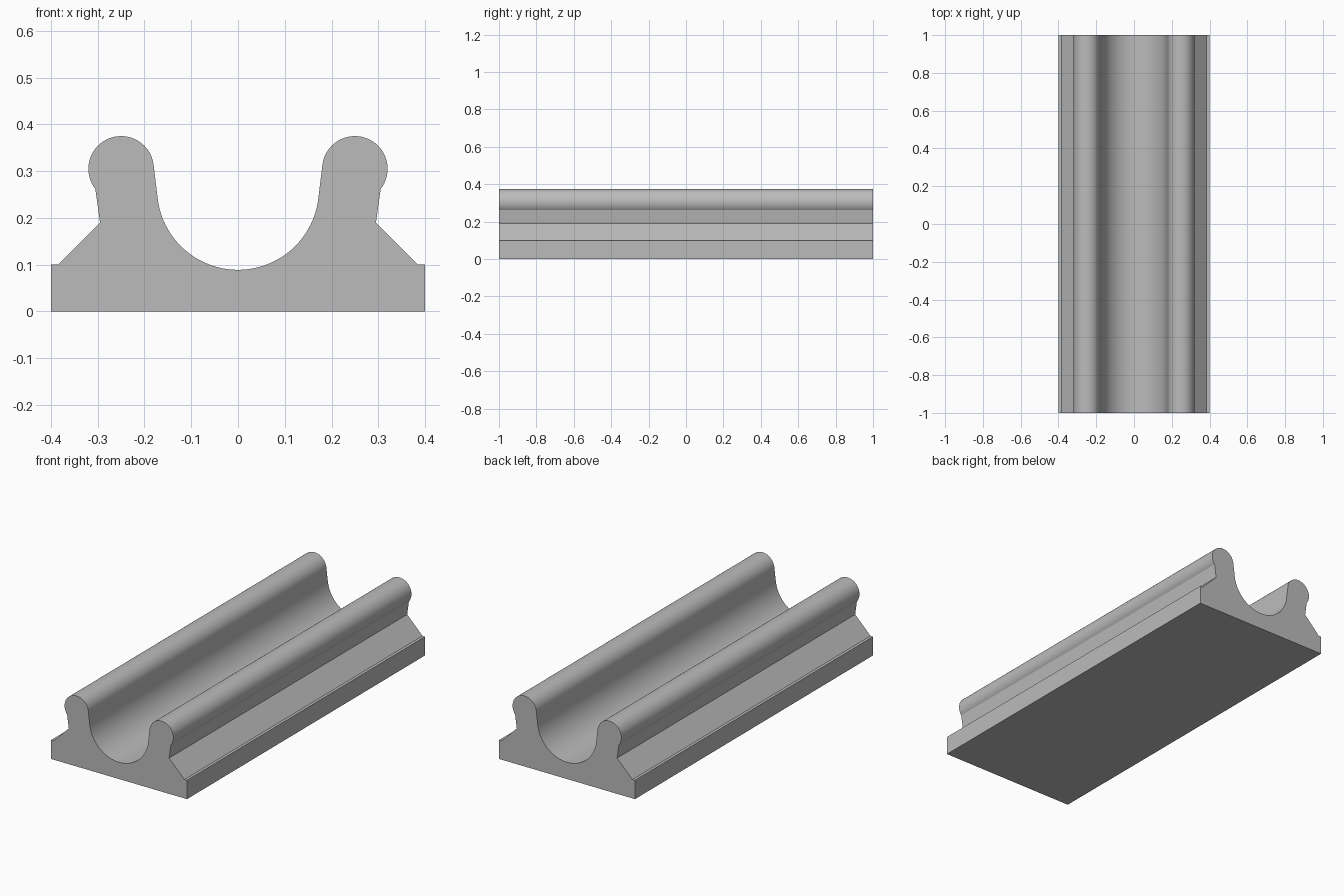
import bpy
import bmesh
from math import cos, sin, radians

cube = bpy.data.objects.get("Cube")
if cube:
    bpy.data.objects.remove(cube, do_unlink=True)

LENGTH = 2.0


def arc(cx, cz, r, start, end, steps):
    """Points along an arc in the xz plane, angles in degrees."""
    angles = [radians(start + (end - start) * i / steps) for i in range(steps + 1)]
    return [(cx + r * cos(a), cz + r * sin(a)) for a in angles]


# Right half of the section: groove, rounded lip, undercut neck, sloped foot
half = arc(0, 0.262, 0.173, -90, -8, 28)
half += arc(0.25, 0.305, 0.07, 172, -38, 40)
half += [(0.295, 0.19), (0.385, 0.1), (0.4, 0.1), (0.4, 0)]

# Mirror into a closed outline, sharing the groove's lowest point
outline = half + [(-x, z) for x, z in reversed(half[1:])]

# Extrude the section along the length
bm = bmesh.new()
section = bm.faces.new([bm.verts.new((x, -LENGTH / 2, z)) for x, z in outline])
result = bmesh.ops.extrude_face_region(bm, geom=[section], use_keep_orig=True)
moved = [g for g in result["geom"] if isinstance(g, bmesh.types.BMVert)]
bmesh.ops.translate(bm, verts=moved, vec=(0, LENGTH, 0))
bmesh.ops.recalc_face_normals(bm, faces=bm.faces)
mesh = bpy.data.meshes.new("grooved_rail")
bm.to_mesh(mesh)
bm.free()

rail = bpy.data.objects.new("grooved_rail", mesh)
bpy.context.collection.objects.link(rail)

# Plain grey finish
grey = bpy.data.materials.new("light_grey")
grey.use_nodes = True
colour = (0.5, 0.5, 0.5, 1)
grey.diffuse_color = colour
grey.node_tree.nodes["Principled BSDF"].inputs["Base Color"].default_value = colour
mesh.materials.append(grey)

# Smooth curves, crisp corners
bpy.ops.object.select_all(action="DESELECT")
rail.select_set(True)
bpy.context.view_layer.objects.active = rail
bpy.ops.object.shade_smooth_by_angle(angle=radians(22))
